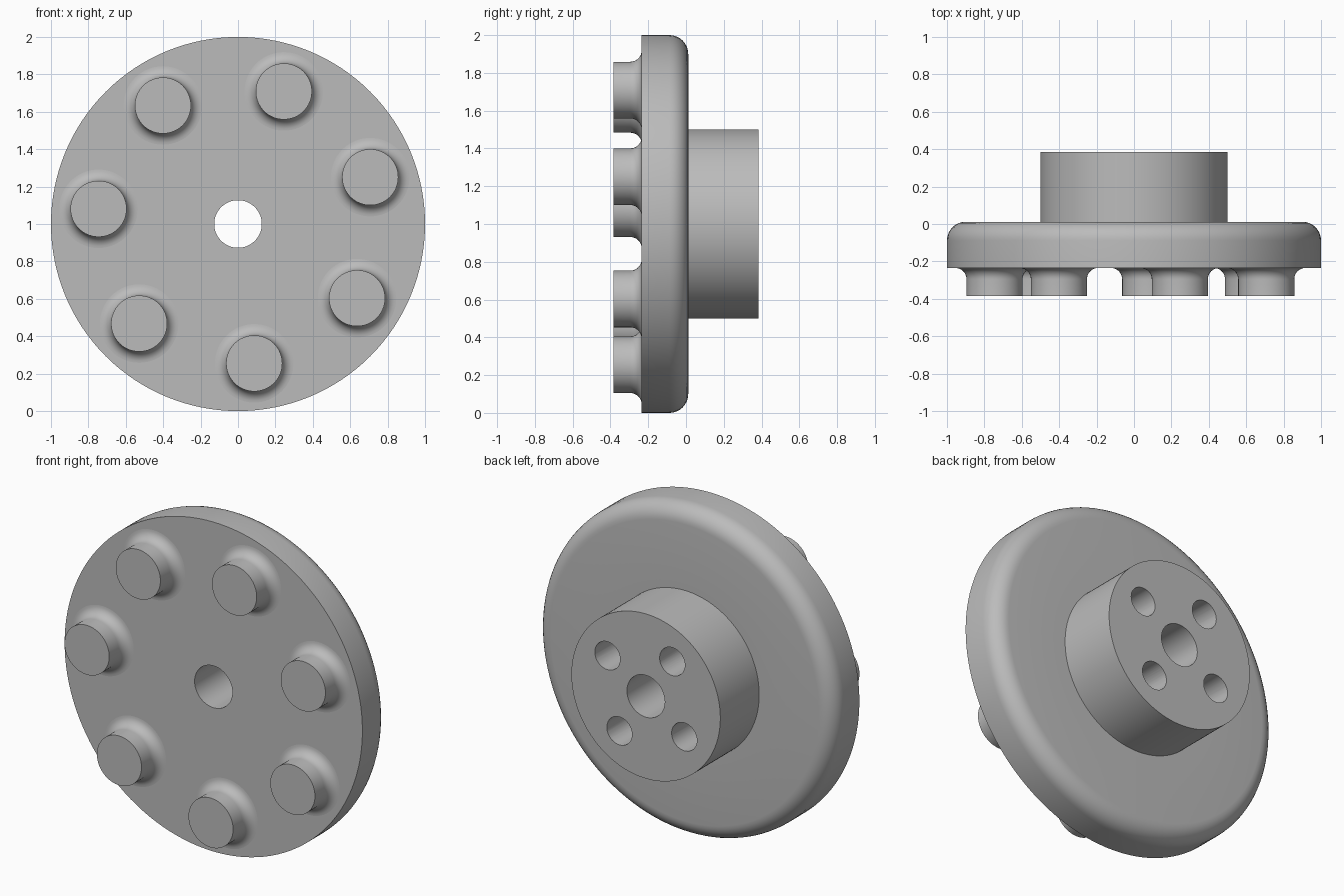
import bpy
from math import sin, cos, pi, radians, tau
from mathutils import Matrix, Vector

cube = bpy.data.objects.get("Cube")
if cube:
    bpy.data.objects.remove(cube, do_unlink=True)

grey = bpy.data.materials.new("plain_grey")
grey.use_nodes = True
GREY = (0.5, 0.5, 0.5, 1)
grey.diffuse_color = GREY
grey.node_tree.nodes["Principled BSDF"].inputs["Base Color"].default_value = GREY

CENTRE = Vector((0, 0, 1))
FRONT, BACK, HUB_END, PEG_END = -0.235, 0.012, 0.385, -0.385


def arc(cr, cy, radius, start, end, steps=8):
    """Points of a circular arc in the (radius, y) profile plane."""
    angles = [radians(start + (end - start) * i / steps) for i in range(steps + 1)]
    return [(cr + radius * cos(a), cy + radius * sin(a)) for a in angles]


def lathe(name, profile, sides, closed=False, capped=False, place=CENTRE):
    """Revolve a (radius, y) profile about the y axis."""
    n = len(profile)
    verts = [(r * cos(tau * s / sides), y, r * sin(tau * s / sides))
             for s in range(sides) for r, y in profile]
    faces = []
    for s in range(sides):
        a, b = s * n, (s + 1) % sides * n
        for i in range(n if closed else n - 1):
            j = (i + 1) % n
            faces.append((a + i, a + j, b + j, b + i))
    if capped:
        faces.append([s * n for s in range(sides)][::-1])
        faces.append([s * n + n - 1 for s in range(sides)])
    mesh = bpy.data.meshes.new(name)
    mesh.from_pydata(verts, [], faces)
    mesh.materials.append(grey)
    obj = bpy.data.objects.new(name, mesh)
    obj.location = place
    bpy.context.collection.objects.link(obj)
    activate(obj)
    bpy.ops.object.mode_set(mode='EDIT')
    bpy.ops.mesh.select_all(action='SELECT')
    bpy.ops.mesh.normals_make_consistent(inside=False)
    bpy.ops.object.mode_set(mode='OBJECT')
    return obj


def activate(obj):
    bpy.ops.object.select_all(action='DESELECT')
    obj.select_set(True)
    bpy.context.view_layer.objects.active = obj


def smooth(obj):
    activate(obj)
    bpy.ops.object.shade_smooth_by_angle(angle=radians(30))


def around(radius, degrees):
    """Point on a circle about the main axis."""
    a = radians(degrees)
    return CENTRE + Vector((radius * cos(a), 0, radius * sin(a)))


# Disc with rounded back rim, hub and centre bore in one turned piece
ROUND = 0.1
BORE = 0.127
body = lathe("disc_and_hub",
             [(BORE, FRONT), (1, FRONT)]
             + arc(1 - ROUND, BACK - ROUND, ROUND, 0, 90)
             + [(0.5, BACK), (0.5, HUB_END), (BORE, HUB_END)],
             128, closed=True)

# Four blind bolt holes in the back of the hub
for i in range(4):
    cutter = lathe("bolt_hole_cutter", [(0.085, BACK), (0.085, HUB_END + 0.1)],
                   40, capped=True, place=around(0.313, 34.5 + 90 * i))
    cutter.hide_render = True
    cut = body.modifiers.new("bolt_hole", 'BOOLEAN')
    cut.operation = 'DIFFERENCE'
    cut.solver = 'EXACT'
    cut.object = cutter
    activate(body)
    bpy.ops.object.modifier_apply(modifier=cut.name)
    bpy.data.objects.remove(cutter, do_unlink=True)
smooth(body)

# Seven front pegs with filleted roots
FILLET = 0.06
PEG = 0.15
for i in range(7):
    peg = lathe(f"peg_{i + 1}",
                arc(PEG + FILLET, FRONT - FILLET, FILLET, 90, 180) + [(PEG, PEG_END)],
                64, capped=True, place=around(0.75, 19.5 + 360 / 7 * i))
    smooth(peg)
